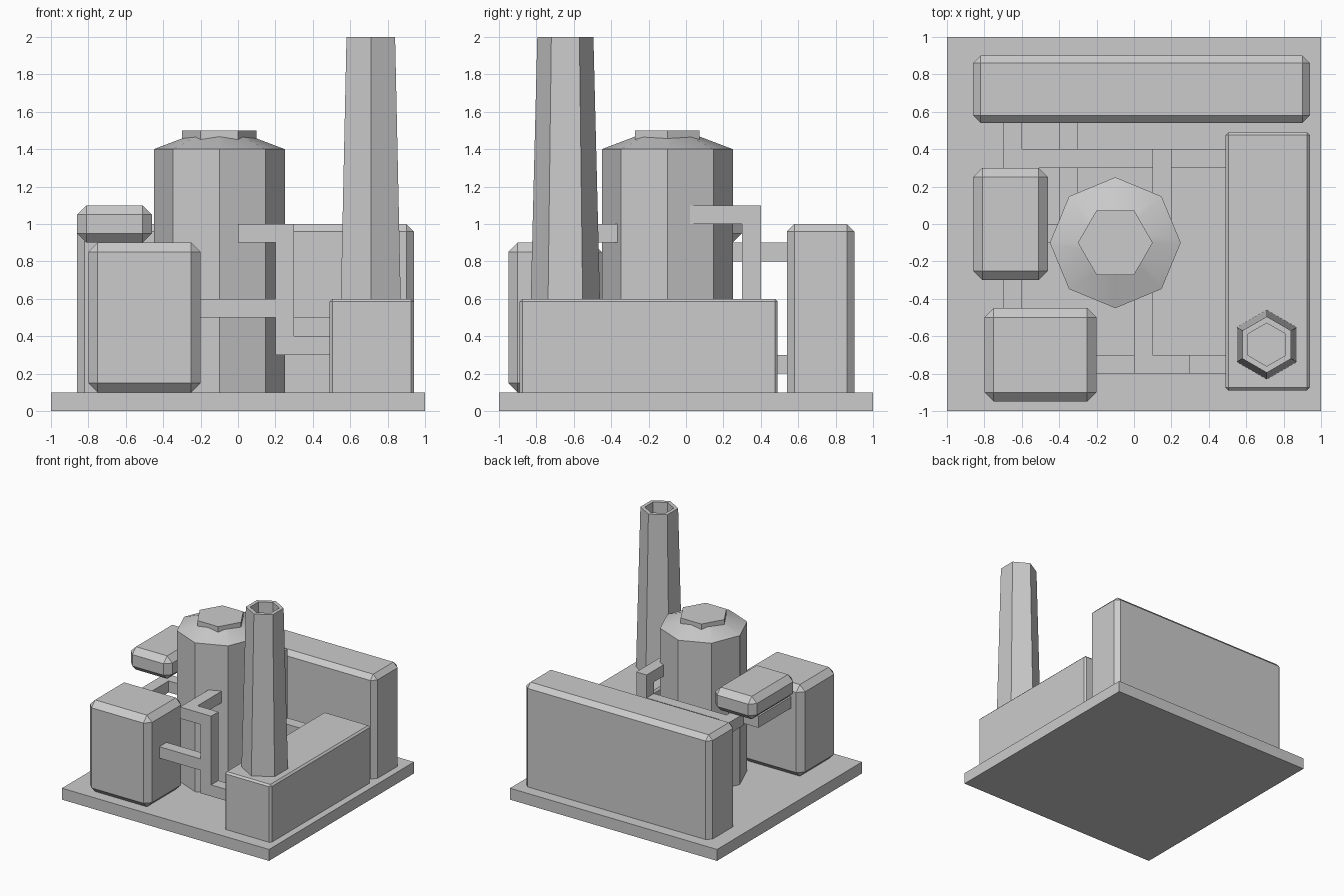
import bpy
import bmesh
from math import cos, sin, pi, radians
from mathutils import Vector

if "Cube" in bpy.data.objects:
    bpy.data.objects.remove(bpy.data.objects["Cube"], do_unlink=True)

# Single plain grey material
grey = bpy.data.materials.new("light_grey")
grey.use_nodes = True
grey.diffuse_color = (0.6, 0.6, 0.6, 1)
grey.node_tree.nodes["Principled BSDF"].inputs["Base Color"].default_value = (0.6, 0.6, 0.6, 1)


def finish(name, bm):
    bmesh.ops.recalc_face_normals(bm, faces=bm.faces)
    mesh = bpy.data.meshes.new(name)
    bm.to_mesh(mesh)
    bm.free()
    mesh.materials.append(grey)
    obj = bpy.data.objects.new(name, mesh)
    bpy.context.collection.objects.link(obj)
    return obj


def add_box(bm, lo, hi):
    lo, hi = Vector(lo), Vector(hi)
    verts = bmesh.ops.create_cube(bm, size=1)["verts"]
    bmesh.ops.scale(bm, vec=hi - lo, verts=verts)
    bmesh.ops.translate(bm, vec=(lo + hi) / 2, verts=verts)


def box(name, lo, hi, chamfer=0):
    bm = bmesh.new()
    add_box(bm, lo, hi)
    if chamfer:
        bmesh.ops.bevel(bm, geom=bm.edges[:], offset=chamfer, segments=1,
                        profile=0.5, affect='EDGES')
    return finish(name, bm)


def lathe(name, centre, sides, profile, phase=0):
    """Stack of polygon rings given as (radius, height), capped at both ends."""
    bm = bmesh.new()
    angles = [phase + 2 * pi * i / sides for i in range(sides)]
    rings = [[bm.verts.new((centre[0] + r * cos(a), centre[1] + r * sin(a), z))
              for a in angles] for r, z in profile]
    for low, high in zip(rings, rings[1:]):
        for i in range(sides):
            j = (i + 1) % sides
            bm.faces.new((low[i], low[j], high[j], high[i]))
    bm.faces.new(rings[0])
    bm.faces.new(rings[-1])
    return finish(name, bm)


def pipe(name, *points, half=0.05):
    """Square pipe along axis-aligned points, with mitre-free elbows."""
    bm = bmesh.new()
    pts = [Vector(p) for p in points]
    last = len(pts) - 2
    for i, (a, b) in enumerate(zip(pts, pts[1:])):
        step = (b - a).normalized() * half
        a = a + step if i else a
        b = b + step if i < last else b
        side = Vector([0 if abs(c) > 0 else half for c in step])
        lo = Vector(map(min, a, b)) - side
        hi = Vector(map(max, a, b)) + side
        add_box(bm, lo, hi)
    return finish(name, bm)


# Ground slab and chamfered buildings
box("base_slab", (-1, -1, 0), (1, 1, 0.1))
box("rear_building", (-0.86, 0.54, 0.04), (0.94, 0.9, 1), 0.04)
box("side_building", (0.49, -0.89, 0.05), (0.94, 0.49, 0.6), 0.015)
box("front_unit", (-0.8, -0.95, 0.1), (-0.2, -0.45, 0.9), 0.05)
box("raised_unit", (-0.86, -0.3, 0.9), (-0.46, 0.3, 1.1), 0.05)

# Octagonal tank with a smooth roof and hexagonal cap
tank = (-0.1, -0.1)
lathe("tank_body", tank, 8, [(0.35, 0.05), (0.35, 1.4)])
roof = lathe("tank_roof", tank, 8, [(0.35, 1.4), (0.1, 1.495)])
lathe("tank_cap", tank, 6, [(0.2, 1.42), (0.2, 1.5)])
bpy.ops.object.select_all(action='DESELECT')
bpy.context.view_layer.objects.active = roof
roof.select_set(True)
bpy.ops.object.shade_smooth_by_angle(angle=radians(20))

# Tapered hollow chimney
lathe("chimney", (0.71, -0.645), 6,
      [(0.186, 0.55), (0.15, 2), (0.115, 2), (0.115, 1.5)], phase=pi / 6)

# Pipework: tank to side building along the front, with a feed from the front unit
pipe("front_pipe", (0.05, -0.2, 0.95), (0.05, -0.75, 0.95), (0.25, -0.75, 0.95),
     (0.25, -0.75, 0.35), (0.52, -0.75, 0.35))
pipe("front_unit_pipe", (-0.25, -0.75, 0.55), (0.2, -0.75, 0.55))

# Pipework: tank to side building along the rear, with a branch to the rear building
pipe("rear_pipe", (0.15, -0.1, 1.05), (0.15, 0.35, 1.05), (0.15, 0.35, 0.45),
     (0.52, 0.35, 0.45))
pipe("rear_branch_pipe", (0.1, 0.35, 0.85), (-0.6, 0.35, 0.85))
pipe("rear_building_pipe", (-0.65, 0.57, 0.85), (-0.65, 0.2, 0.85))
pipe("low_rear_pipe", (-0.35, 0, 0.25), (-0.35, 0.57, 0.25))

# Pipework: tank to front unit under the raised unit
pipe("side_pipe", (-0.35, -0.05, 0.75), (-0.65, -0.05, 0.75), (-0.65, -0.48, 0.75))
